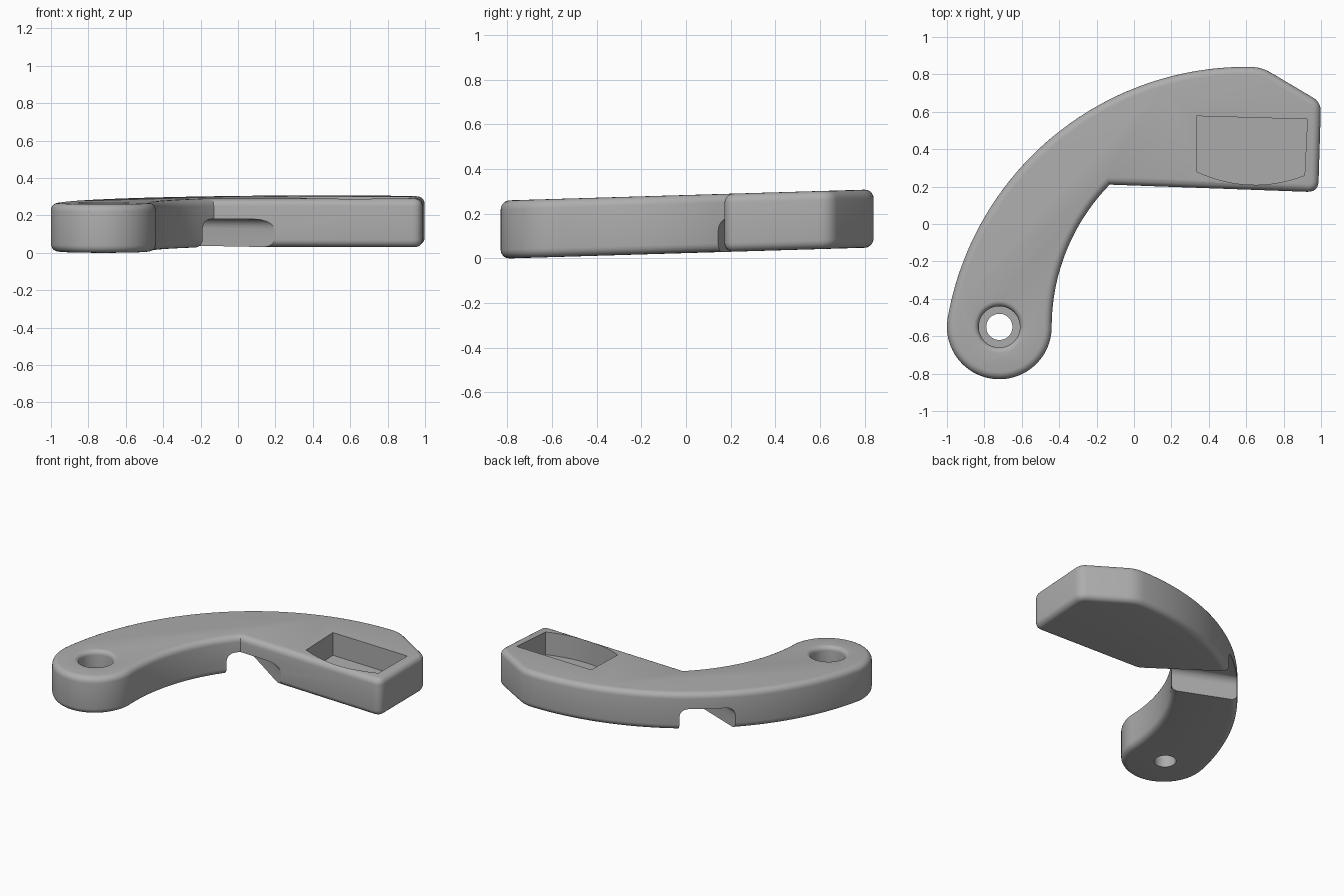
import bpy, bmesh, math
from mathutils import Vector

if "Cube" in bpy.data.objects:
    bpy.data.objects.remove(bpy.data.objects["Cube"])

T = 0.26          # plate thickness
TILT = 0.03       # slope of the whole part along y

mat = bpy.data.materials.new("plain grey")
mat.diffuse_color = (0.42, 0.42, 0.42, 1)
mat.use_nodes = True
mat.node_tree.nodes["Principled BSDF"].inputs["Base Color"].default_value = mat.diffuse_color


def arc(cx, cy, r, a0, a1, n):
    return [(cx + r * math.cos(math.radians(a0 + (a1 - a0) * i / n)),
             cy + r * math.sin(math.radians(a0 + (a1 - a0) * i / n))) for i in range(n + 1)]


def rounded(prev, corner, nxt, d, n=6):
    """Curve that replaces a sharp corner."""
    p, c, q = Vector(prev), Vector(corner), Vector(nxt)
    a, b = c + (p - c).normalized() * d, c + (q - c).normalized() * d
    return [tuple(a * (1 - t) ** 2 + c * 2 * t * (1 - t) + b * t * t)
            for t in (i / n for i in range(n + 1))]


def prism(name, pts, z0, z1, bevel=0, rims=()):
    """Extrude an outline and round the rims at the given heights."""
    bm = bmesh.new()
    face = bm.faces.new([bm.verts.new((x, y, z0)) for x, y in pts])
    res = bmesh.ops.extrude_face_region(bm, geom=[face])
    for v in res["geom"]:
        if isinstance(v, bmesh.types.BMVert):
            v.co.z = z1
    bmesh.ops.recalc_face_normals(bm, faces=bm.faces)
    if bevel:
        edges = [e for e in bm.edges
                 if any(all(abs(v.co.z - z) < 1e-5 for v in e.verts) for z in rims)]
        bmesh.ops.bevel(bm, geom=edges, offset=bevel, segments=5, profile=0.5,
                        affect='EDGES', clamp_overlap=False)
    return finish(name, bm)


def finish(name, bm):
    bmesh.ops.recalc_face_normals(bm, faces=bm.faces)
    me = bpy.data.meshes.new(name)
    bm.to_mesh(me)
    bm.free()
    me.materials.append(mat)
    ob = bpy.data.objects.new(name, me)
    bpy.context.collection.objects.link(ob)
    return ob


def revolve(name, profile, cx, cy, n=64):
    """Closed solid of revolution, profile is (radius, z) from bottom to top."""
    bm = bmesh.new()
    rings = [[bm.verts.new((x, y, z)) for x, y in arc(cx, cy, r, 0, 360, n)[:-1]]
             for r, z in profile]
    for a, b in zip(rings, rings[1:]):
        for i in range(n):
            j = (i + 1) % n
            bm.faces.new((a[i], a[j], b[j], b[i]))
    bm.faces.new(rings[0])
    bm.faces.new(rings[-1])
    return finish(name, bm)


# curved arm outline: outer arc, eye end, inner arc, straight end
eye = (-0.72, -0.55)
inner = arc(0.647, -0.55, 1.087, 180, 135.6, 40)
elbow, c1, c2, c3, top = inner[-1], (0.985, 0.17), (1.0, 0.65), (0.68, 0.84), (0.6, 0.84)
outline = (arc(0.6, -0.78, 1.62, 90, 170.1, 64)
           + arc(*eye, 0.28, 170.1, 360, 48)[1:]
           + inner[1:]
           + rounded(elbow, c1, c2, 0.06)
           + rounded(c1, c2, c3, 0.05)
           + rounded(c2, c3, top, 0.06))
arm = prism("curved_arm", outline, 0, T, 0.04, (0, T))

# stepped screw hole with a rounded mouth
fillet = [(0.14 - 0.03 * math.cos(math.radians(a)), T - 0.03 + 0.03 * math.sin(math.radians(a)))
          for a in range(0, 91, 15)]
hole = revolve("hole_cutter", [(0.07, -0.1), (0.07, 0.11), (0.11, 0.11)] + fillet
               + [(0.14, T + 0.1)], *eye)

# recess in the broad end with a bowed front wall
bow = [(0.335 + 0.577 * t, 0.28 - 0.02 * t - 0.24 * t * (1 - t)) for t in (i / 16 for i in range(17))]
pocket = prism("pocket_cutter", bow + [(0.927, 0.56), (0.335, 0.577)], T - 0.16, T + 0.1)

# channel across the underside, both sides run on past the arm
def past(a, b, t):
    return (a[0] + (b[0] - a[0]) * t, a[1] + (b[1] - a[1]) * t)

l0, l1, r0, r1 = (-0.18, 0.14), (-0.595, 0.305), (0.2, 0.195), (-0.33, 0.545)
channel = prism("channel_cutter", [past(l0, l1, -0.6), past(r0, r1, -0.6),
                                   past(r0, r1, 1.5), past(l0, l1, 1.5)],
                -0.2, 0.15, 0.055, (0.15,))

for cutter in (hole, pocket, channel):
    m = arm.modifiers.new(cutter.name, 'BOOLEAN')
    m.operation, m.solver, m.object = 'DIFFERENCE', 'EXACT', cutter
    cutter.hide_render = True

# bake the cuts, then tilt the part so that it rests on z = 0
dg = bpy.context.evaluated_depsgraph_get()
arm.data = bpy.data.meshes.new_from_object(arm.evaluated_get(dg))
arm.modifiers.clear()
for cutter in (hole, pocket, channel):
    bpy.data.objects.remove(cutter)
for v in arm.data.vertices:
    v.co.z += TILT * v.co.y
low = min(v.co.z for v in arm.data.vertices)
for v in arm.data.vertices:
    v.co.z -= low

bpy.context.view_layer.objects.active = arm
arm.select_set(True)
bpy.ops.object.shade_smooth_by_angle(angle=math.radians(30))
